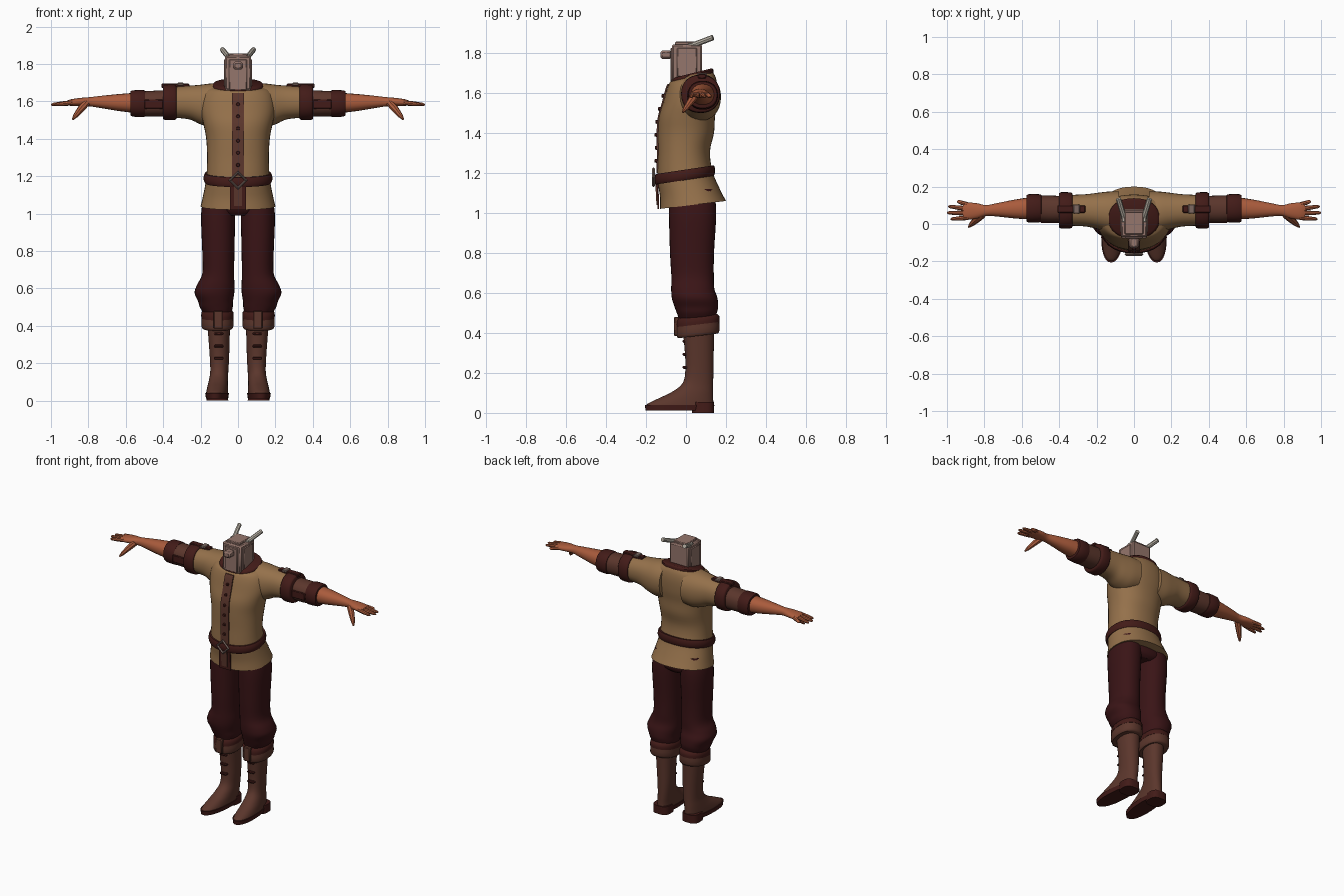
import bpy, bmesh, math
from mathutils import Vector

cube = bpy.data.objects.get("Cube")
if cube:
    bpy.data.objects.remove(cube, do_unlink=True)


def material(name, *rgb):
    m = bpy.data.materials.new(name)
    m.use_nodes = True
    m.diffuse_color = (*rgb, 1)
    m.node_tree.nodes["Principled BSDF"].inputs["Base Color"].default_value = (*rgb, 1)
    return m


TAN = material("tan cloth", .30, .165, .07)
PANTS = material("maroon cloth", .042, .007, .008)
TRIM = material("dark red leather", .055, .011, .009)
LEATHER = material("brown leather", .105, .037, .025)
SKIN = material("skin", .40, .105, .045)
METAL = material("rosy metal", .30, .18, .15)
PALE = material("pale metal", .46, .42, .36)
BUCKLE = material("buckle metal", .20, .14, .12)


def finish(name, bm, mat, mirror=False, bevel=0):
    bmesh.ops.recalc_face_normals(bm, faces=bm.faces)
    mesh = bpy.data.meshes.new(name)
    bm.to_mesh(mesh)
    bm.free()
    mesh.materials.append(mat)
    ob = bpy.data.objects.new(name, mesh)
    bpy.context.collection.objects.link(ob)
    bpy.ops.object.select_all(action="DESELECT")
    ob.select_set(True)
    bpy.context.view_layer.objects.active = ob
    bpy.ops.object.shade_smooth_by_angle(angle=math.radians(40))
    if bevel:
        mod = ob.modifiers.new("Bevel", "BEVEL")
        mod.width, mod.segments = bevel, 1
    if mirror:
        ob.modifiers.new("Mirror", "MIRROR").use_mirror_merge = False
    return ob


def skin(name, rings, mat, mirror=False):
    """Bridge rings of points and cap both ends."""
    bm = bmesh.new()
    loops = [[bm.verts.new(p) for p in ring] for ring in rings]
    n = len(loops[0])
    for a, b in zip(loops, loops[1:]):
        for i in range(n):
            j = (i + 1) % n
            bm.faces.new((a[i], a[j], b[j], b[i]))
    bm.faces.new(loops[0][::-1])
    bm.faces.new(loops[-1])
    return finish(name, bm, mat, mirror)


def refine(keys, steps):
    """Smooth curve through the section keys."""
    out = []
    for i in range(len(keys) - 1):
        k = [keys[max(i - 1, 0)], keys[i], keys[i + 1], keys[min(i + 2, len(keys) - 1)]]
        for s in range(steps):
            t = s / steps
            out.append([b + .5 * t * (c - a + t * (2*a - 5*b + 4*c - d + t * (3*(b - c) + d - a)))
                        for a, b, c, d in zip(*k)])
    return out + [list(keys[-1])]


def loft(name, mat, keys, axis="z", mirror=False, steps=4, power=.9, segs=32, shear=0):
    """Keys: position, centre (x,y or y,z), two radii, optional tilt along y."""
    keys = [tuple(k) + (0,) * (6 - len(k)) for k in keys]
    rings = []
    for h, u, v, ru, rv, tilt in refine(keys, steps):
        ring = []
        for i in range(segs):
            a = math.tau * i / segs
            c, s = math.cos(a), math.sin(a)
            du = ru * math.copysign(abs(c) ** power, c)
            dv = rv * math.copysign(abs(s) ** power, s)
            if axis == "z":
                ring.append((u + du + shear * (v + dv), v + dv, h + tilt * dv))
            else:
                ring.append((h, u + du, v + dv))
        rings.append(ring)
    return skin(name, rings, mat, mirror)


def tube(name, mat, pts, radii, mirror=True, segs=8):
    pts = [Vector(p) for p in pts]
    q = (pts[-1] - pts[0]).to_track_quat("Z", "Y")
    rings = [[p + q @ Vector((r * math.cos(math.tau * i / segs), r * math.sin(math.tau * i / segs), 0))
              for i in range(segs)] for p, r in zip(pts, radii)]
    return skin(name, rings, mat, mirror)


def box(name, mat, x, y, z, mirror=False, bevel=.004, taper=1):
    bm = bmesh.new()
    bmesh.ops.create_cube(bm, size=1)
    for v in bm.verts:
        k = taper if v.co.z < 0 else 1
        v.co = [(lo + hi) / 2 + c * (hi - lo) * f
                for (lo, hi), c, f in zip((x, y, z), v.co, (k, k, 1))]
    return finish(name, bm, mat, mirror, bevel)


def ribbon(name, mat, path, half, thick=.008):
    """Band facing the front along (y, z) points."""
    return skin(name, [[(-half, y, z), (half, y, z), (half, y + thick, z), (-half, y + thick, z)]
                       for y, z in path], mat)


# Shirt body, sleeves and collar
loft("shirt", TAN, [(1.04, 0, .035, .2, .165, .12), (1.1, 0, .02, .186, .15, .12),
                    (1.19, 0, -.005, .17, .138, .12), (1.3, 0, -.01, .165, .13, .05),
                    (1.4, 0, 0, .17, .14), (1.48, 0, .005, .185, .14), (1.55, 0, .02, .2, .135),
                    (1.62, 0, .03, .195, .127, .05), (1.665, 0, .033, .17, .115, .12),
                    (1.685, 0, .03, .125, .1, .25)], segs=40)
loft("sleeves", TAN, [(.08, .06, 1.58, .115, .115), (.14, .065, 1.578, .108, .118),
                      (.2, .07, 1.583, .096, .106), (.26, .073, 1.594, .086, .09),
                      (.35, .073, 1.595, .082, .082)], "x", True)
loft("collar", TRIM, [(1.672, 0, .03, .137, .108, .22), (1.69, 0, .03, .136, .107, .24),
                      (1.698, 0, .03, .124, .098, .25)], steps=2)

# Button strip and buttons down the chest
strip = [(-.147, 1.2), (-.146, 1.3), (-.147, 1.4), (-.141, 1.48), (-.121, 1.55), (-.103, 1.62), (-.092, 1.645)]
ribbon("button_strip", LEATHER, refine(strip, 3), .031)
for i in range(6):
    z = 1.26 + i * .065
    (ya, za), (yb, zb) = next((a, b) for a, b in zip(strip, strip[1:]) if a[1] <= z <= b[1])
    y = ya + (yb - ya) * (z - za) / (zb - za)
    tube("button", TRIM, [(0, y + .004, z), (0, y - .01, z)], (.011, .008), False)

# Belt, diamond buckle and hanging flap
loft("belt", TRIM, [(1.164, 0, -.006, .177, .146, .15), (1.178, 0, -.006, .183, .151, .15),
                    (1.2, 0, -.006, .183, .151, .15), (1.216, 0, -.006, .177, .146, .15)], steps=2)
bpy.ops.mesh.primitive_torus_add(major_segments=4, minor_segments=4, major_radius=.042,
                                 minor_radius=.008, location=(0, -.162, 1.178),
                                 rotation=(math.pi / 2, 0, 0))
bpy.context.object.name = "belt_buckle"
bpy.context.object.data.materials.append(BUCKLE)
ribbon("shirt_opening", TRIM, [(-.142, 1.02), (-.144, 1.09), (-.148, 1.16)], .042)
ribbon("belt_end", LEATHER, [(-.148, 1.04), (-.15, 1.09), (-.155, 1.16)], .022)

# Arm cuffs, bracers and shoulder straps
loft("sleeve_cuffs", TRIM, [(.33, .073, 1.595, .09, .088), (.34, .073, 1.595, .096, .095),
                            (.39, .073, 1.595, .097, .094), (.402, .073, 1.595, .088, .086)],
     "x", True, 2)
loft("bracers", LEATHER, [(.385, .08, 1.59, .07, .07), (.45, .08, 1.588, .072, .069),
                          (.51, .083, 1.588, .07, .067)], "x", True)
loft("bracer_bands", TRIM, [(.495, .084, 1.588, .069, .066), (.505, .084, 1.588, .075, .072),
                            (.565, .084, 1.589, .075, .07), (.576, .084, 1.59, .066, .06)],
     "x", True, 2)
box("bracer_straps", TRIM, (.4, .5), (.005, .016), (1.56, 1.61), True)
box("shoulder_straps", TRIM, (.26, .41), (.06, .1), (1.672, 1.695), True)
box("shoulder_buckles", BUCKLE, (.29, .325), (.055, .105), (1.685, 1.7), True)

# Forearms and hands
loft("forearms", SKIN, [(.55, .084, 1.592, .06, .054), (.64, .08, 1.594, .05, .045),
                        (.73, .076, 1.597, .036, .033), (.79, .072, 1.598, .029, .025),
                        (.84, .07, 1.597, .041, .022), (.89, .069, 1.594, .046, .018),
                        (.915, .069, 1.592, .04, .012)], "x", True, segs=20)
for finger, y0, y1, tip in (("index", .034, .026, .98), ("middle", .058, .06, 1.0),
                            ("ring", .081, .094, .993), ("little", .102, .122, .945)):
    a, b = Vector((.885, y0, 1.594)), Vector((tip, y1, 1.582))
    tube(finger + "_fingers", SKIN, [a, a.lerp(b, .5), a.lerp(b, .9), b], (.013, .012, .009, .004))
tube("thumbs", SKIN, [(.81, .05, 1.592), (.84, .025, 1.56), (.87, -.002, 1.522), (.884, -.016, 1.503)],
     (.02, .019, .013, .005))

# Trousers
loft("hips", PANTS, [(.99, 0, .033, .08, .09), (1.03, 0, .033, .18, .116), (1.15, 0, .01, .165, .12)])
loft("trouser_legs", PANTS, [(1.12, .095, .03, .08, .11), (1.0, .106, .033, .091, .118),
                             (.8, .105, .03, .086, .11), (.68, .106, .033, .085, .106),
                             (.62, .119, .034, .1, .108), (.575, .126, .043, .106, .114),
                             (.53, .12, .052, .093, .109), (.5, .116, .054, .088, .1),
                             (.47, .11, .055, .075, .09)], mirror=True)

# Boots with folded cuffs, straps, soles and heels
loft("boots", LEATHER, [(.025, .11, -.03, .058, .17), (.045, .11, -.028, .057, .165),
                        (.075, .109, .002, .054, .134), (.105, .107, .033, .051, .103),
                        (.15, .104, .06, .048, .076), (.22, .103, .067, .051, .07),
                        (.32, .105, .066, .056, .073), (.43, .107, .062, .062, .08)],
     mirror=True, shear=-.06)
loft("boot_soles", TRIM, [(.012, .11, -.032, .058, .17), (.04, .11, -.032, .062, .174)],
     mirror=True, steps=1, shear=-.06)
loft("boot_heels", TRIM, [(0, .11, .085, .058, .056), (.055, .11, .085, .056, .056)],
     mirror=True, steps=1, power=.7)
loft("boot_cuffs", LEATHER, [(.385, .11, .06, .078, .098, .12), (.4, .11, .06, .086, .108, .12),
                             (.45, .11, .06, .084, .106, .12)], mirror=True, steps=2)
loft("cuff_tops", TRIM, [(.442, .11, .06, .086, .108, .12), (.47, .11, .06, .086, .107, .12),
                         (.485, .11, .058, .074, .094, .12)], mirror=True, steps=2)
box("cuff_straps", LEATHER, (.082, .13), (-.06, -.035), (.385, .48), True)
for z in (.22, .285, .35):
    box("boot_laces", TRIM, (.078, .128), (-.017, .02), (z, z + .014), True)

# Box head with nose, jaw, lid and two rods
box("head", METAL, (-.07, .07), (-.07, .08), (1.66, 1.843), bevel=.008)
box("jaw", METAL, (-.068, .068), (-.078, .07), (1.625, 1.668), taper=.62)
box("face_plate", METAL, (-.048, .048), (-.078, -.066), (1.66, 1.825))
box("side_plates", METAL, (.066, .076), (-.045, .055), (1.68, 1.825), True)
box("lid", METAL, (-.05, .05), (-.055, .065), (1.838, 1.856))
box("nose", METAL, (-.026, .026), (-.128, -.07), (1.77, 1.812), bevel=.01)
tube("head_rods", PALE, [(.05, .025, 1.835), (.083, .135, 1.877)], (.014, .014))
box("rod_mounts", PALE, (.035, .065), (.01, .045), (1.825, 1.85), True)
